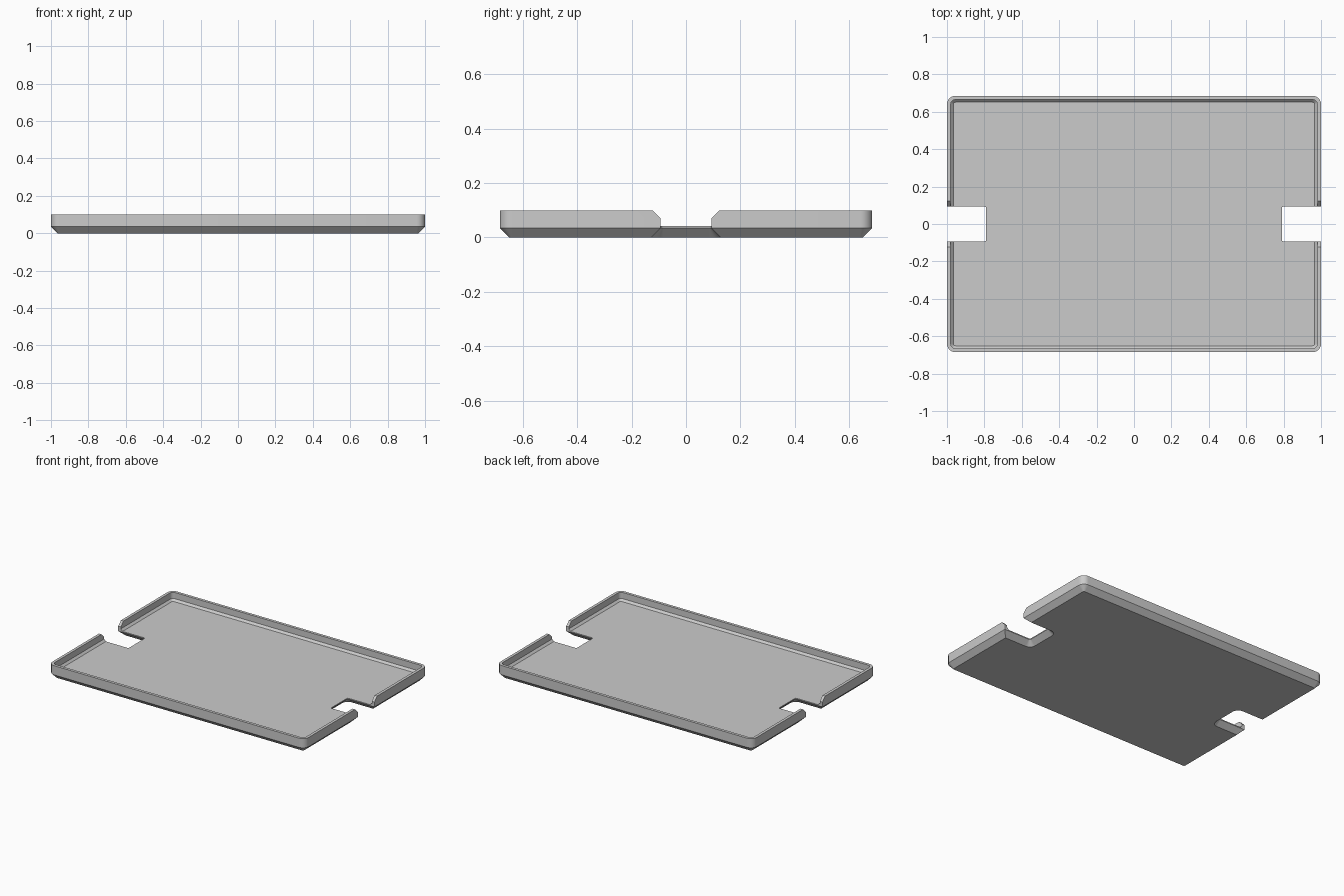
import bpy, bmesh, math
from mathutils import Vector

if "Cube" in bpy.data.objects:
    bpy.data.objects.remove(bpy.data.objects["Cube"])

HX, HY, TOP, FLOOR = 1.0, 0.685, 0.10, 0.042
NOTCH_X, NOTCH_Y, CHAMFER = 0.79, 0.093, 0.035

grey = bpy.data.materials.new("light grey")
grey.diffuse_color = (0.6, 0.6, 0.6, 1)
grey.use_nodes = True
grey.node_tree.nodes["Principled BSDF"].inputs["Base Color"].default_value = grey.diffuse_color


def rounded(corners, steps=8):
    """Round every right-angled corner (x, y, radius) of a closed outline."""
    pts = []
    for i, (x, y, r) in enumerate(corners):
        p = Vector((x, y))
        if r == 0:
            pts.append(p)
            continue
        u = (Vector(corners[i - 1][:2]) - p).normalized()
        v = (Vector(corners[(i + 1) % len(corners)][:2]) - p).normalized()
        for k in range(steps + 1):
            a = math.pi / 2 * k / steps
            pts.append(p + r * (u + v) - r * (math.cos(a) * v + math.sin(a) * u))
    return pts


def tray_outline(d):
    """Rounded rectangle with a notch in each short side, inset by d."""
    x, y, nx, ny = HX - d, HY - d, NOTCH_X - d, NOTCH_Y + d
    ro, rn = 0.045 - d, 0.01 + d
    half = [(x, -y, ro), (x, -ny, 0), (nx, -ny, rn),
            (nx, ny, rn), (x, ny, 0), (x, y, ro)]
    return rounded(half + [(-a, -b, r) for a, b, r in half])


def pocket_outline(d):
    x, y, r = HX - d, HY - d, 0.045 - d
    return rounded([(x, -y, r), (x, y, r), (-x, y, r), (-x, -y, r)])


def loft(name, rings):
    """Closed solid through a list of rings of 3D points."""
    bm = bmesh.new()
    loops = [[bm.verts.new(p) for p in ring] for ring in rings]
    n = len(loops[0])
    for lo, hi in zip(loops, loops[1:]):
        for i in range(n):
            j = (i + 1) % n
            bm.faces.new((lo[i], lo[j], hi[j], hi[i]))
    bm.faces.new(loops[0][::-1])
    bm.faces.new(loops[-1])
    bmesh.ops.recalc_face_normals(bm, faces=bm.faces)
    me = bpy.data.meshes.new(name)
    bm.to_mesh(me)
    bm.free()
    me.materials.append(grey)
    ob = bpy.data.objects.new(name, me)
    bpy.context.collection.objects.link(ob)
    return ob


def at(pts, z):
    return [(p.x, p.y, z) for p in pts]


# Tray body with bevelled underside
tray = loft("tray", [at(tray_outline(CHAMFER), 0),
                     at(tray_outline(0), CHAMFER),
                     at(tray_outline(0), TOP)])

# Pocket that leaves the floor, a sloped foot and the upright rim
cutters = [loft("pocket_cutter", [at(pocket_outline(0.034), FLOOR),
                                  at(pocket_outline(0.02), FLOOR + 0.014),
                                  at(pocket_outline(0.02), TOP + 0.05)])]

# Wedges that slope the rim ends beside each notch
wedge = [(-0.073, 0.05), (0.073, 0.05), (0.163, 0.14), (-0.163, 0.14)]
for side, label in ((1, "right"), (-1, "left")):
    cutters.append(loft(label + "_rim_end_cutter",
                        [[(side * x, y, z) for y, z in wedge] for x in (0.9, 1.1)]))

for c in cutters:
    c.hide_render = True
    m = tray.modifiers.new(c.name, 'BOOLEAN')
    m.operation, m.solver, m.object = 'DIFFERENCE', 'EXACT', c

# Apply the cuts and remove the cutters
bpy.context.view_layer.update()
result = bpy.data.meshes.new_from_object(
    tray.evaluated_get(bpy.context.evaluated_depsgraph_get()))
tray.modifiers.clear()
tray.data = result
for c in cutters:
    bpy.data.objects.remove(c)

# Smooth corners, crisp bevels
bpy.context.view_layer.objects.active = tray
tray.select_set(True)
bpy.ops.object.shade_smooth_by_angle(angle=math.radians(30))
